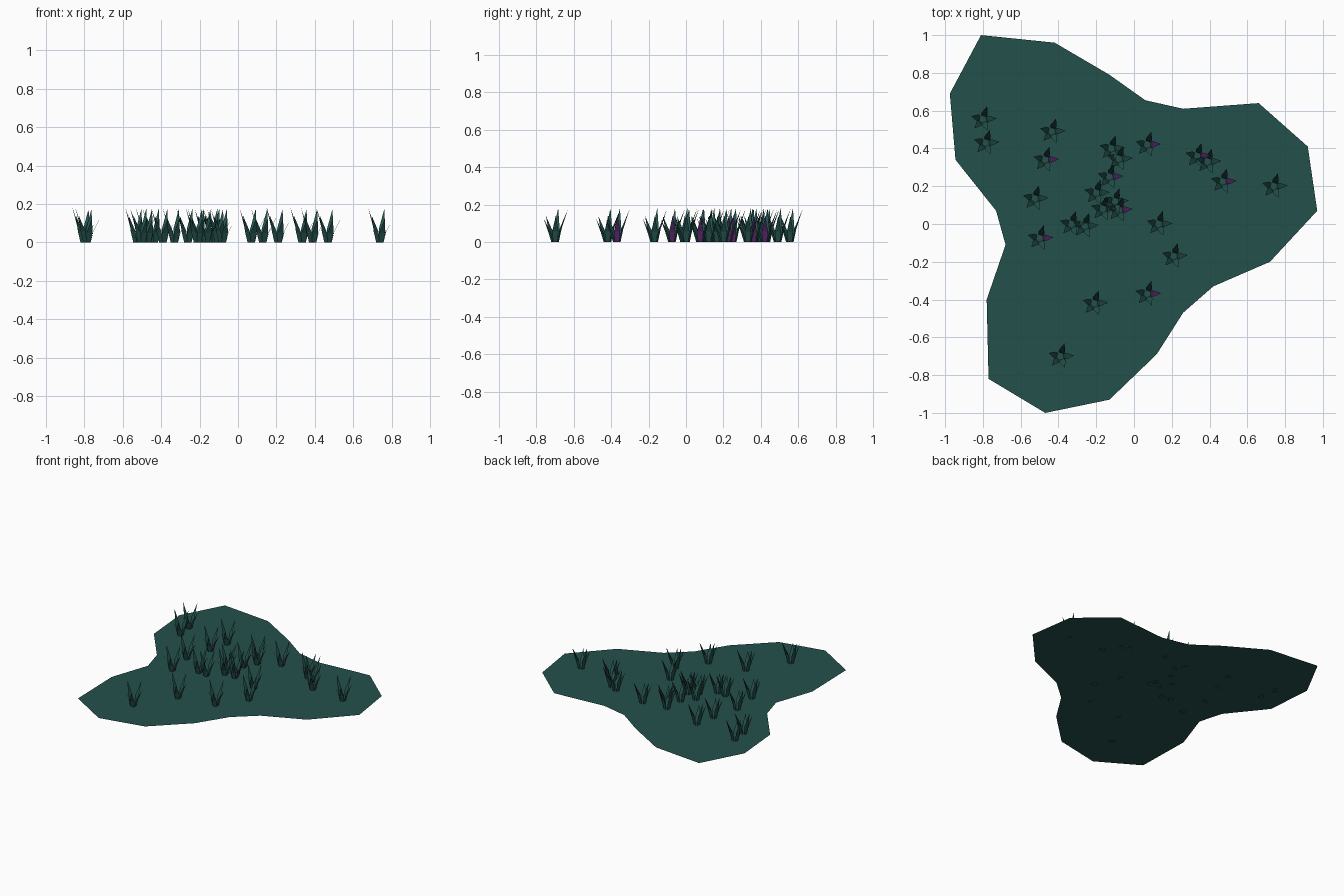
import bpy
import bmesh
from math import cos, sin, radians
from mathutils import Vector

default_cube = bpy.data.objects.get("Cube")
if default_cube:
    bpy.data.objects.remove(default_cube, do_unlink=True)


def make_material(name, srgb):
    """Flat material from 0-255 display values, converted to linear."""
    colour = [((c / 255 + 0.055) / 1.055) ** 2.4 for c in srgb] + [1.0]
    mat = bpy.data.materials.new(name)
    mat.use_nodes = True
    mat.diffuse_color = colour
    shader = mat.node_tree.nodes["Principled BSDF"]
    shader.inputs["Base Color"].default_value = colour
    shader.inputs["Roughness"].default_value = 0.9
    return mat


teal = make_material("deep teal", (35, 81, 75))
purple = make_material("dusky purple", (88, 40, 108))


def mesh_from(bm, name, materials):
    mesh = bpy.data.meshes.new(name)
    bm.to_mesh(mesh)
    bm.free()
    for mat in materials:
        mesh.materials.append(mat)
    return mesh


def place(mesh, name, location=(0, 0, 0)):
    obj = bpy.data.objects.new(name, mesh)
    obj.location = location
    bpy.context.collection.objects.link(obj)
    return obj


# Ground patch: one flat sheet with an irregular outline
OUTLINE = [(-.81, 1), (-.975, .69), (-.945, .34), (-.73, .07), (-.68, -.11),
           (-.78, -.4), (-.77, -.82), (-.47, -1), (-.13, -.93), (.12, -.69),
           (.26, -.47), (.42, -.33), (.72, -.2), (.97, .07), (.92, .41),
           (.66, .64), (.26, .61), (.06, .655), (-.13, .79), (-.42, .96)]
bm = bmesh.new()
bm.faces.new([bm.verts.new((x, y, .003)) for x, y in OUTLINE])
place(mesh_from(bm, "ground_patch", [teal]), "ground_patch")


# Grass tuft: five flat tapering blades leaning outward around a centre
BLADES = [(3, .074, .14), (72, .072, .175), (165, .064, .18),
          (228, .066, .14), (292, .066, .125)]     # angle, reach, height


def add_blade(bm, angle, reach, height, index):
    a = radians(angle)
    out = Vector((cos(a), sin(a), 0))
    side = Vector((-sin(a), cos(a), 0))

    def pair(radius, z, half_width):
        centre = out * radius + Vector((0, 0, z))
        return [bm.verts.new(centre + side * s * half_width) for s in (-1, 1)]

    low = pair(.017, 0, .012)
    mid = pair(.031, height * .4, .017)
    tip = bm.verts.new(out * reach + Vector((0, 0, height)))
    faces = [bm.faces.new((low[0], low[1], mid[1], mid[0])),
             bm.faces.new((mid[0], mid[1], tip))]
    for face in faces:
        face.material_index = index


def make_tuft(name, accent):
    """Tuft mesh; with accent, the first blade is purple."""
    bm = bmesh.new()
    for i, blade in enumerate(BLADES):
        add_blade(bm, *blade, 1 if accent and i == 0 else 0)
    return mesh_from(bm, name, [teal, purple])


plain_tuft = make_tuft("grass_tuft", False)
accent_tuft = make_tuft("accent_grass_tuft", True)

PLAIN_SPOTS = [(-.8, .555), (-.785, .43), (-.435, .49), (-.12, .4),
               (-.08, .345), (.39, .33), (.74, .2), (-.525, .135),
               (-.2, .165), (-.165, .08), (-.1, .12), (-.33, 0),
               (-.26, -.01), (.13, 0), (.21, -.17), (-.21, -.42),
               (-.39, -.7)]
ACCENT_SPOTS = [(-.47, .34), (.07, .42), (.335, .36), (.47, .225),
                (-.13, .25), (-.08, .075), (-.5, -.075), (.07, -.37)]

# Scatter the tufts over the patch
for mesh, spots in ((plain_tuft, PLAIN_SPOTS), (accent_tuft, ACCENT_SPOTS)):
    for x, y in spots:
        place(mesh, mesh.name, (x, y, 0))
